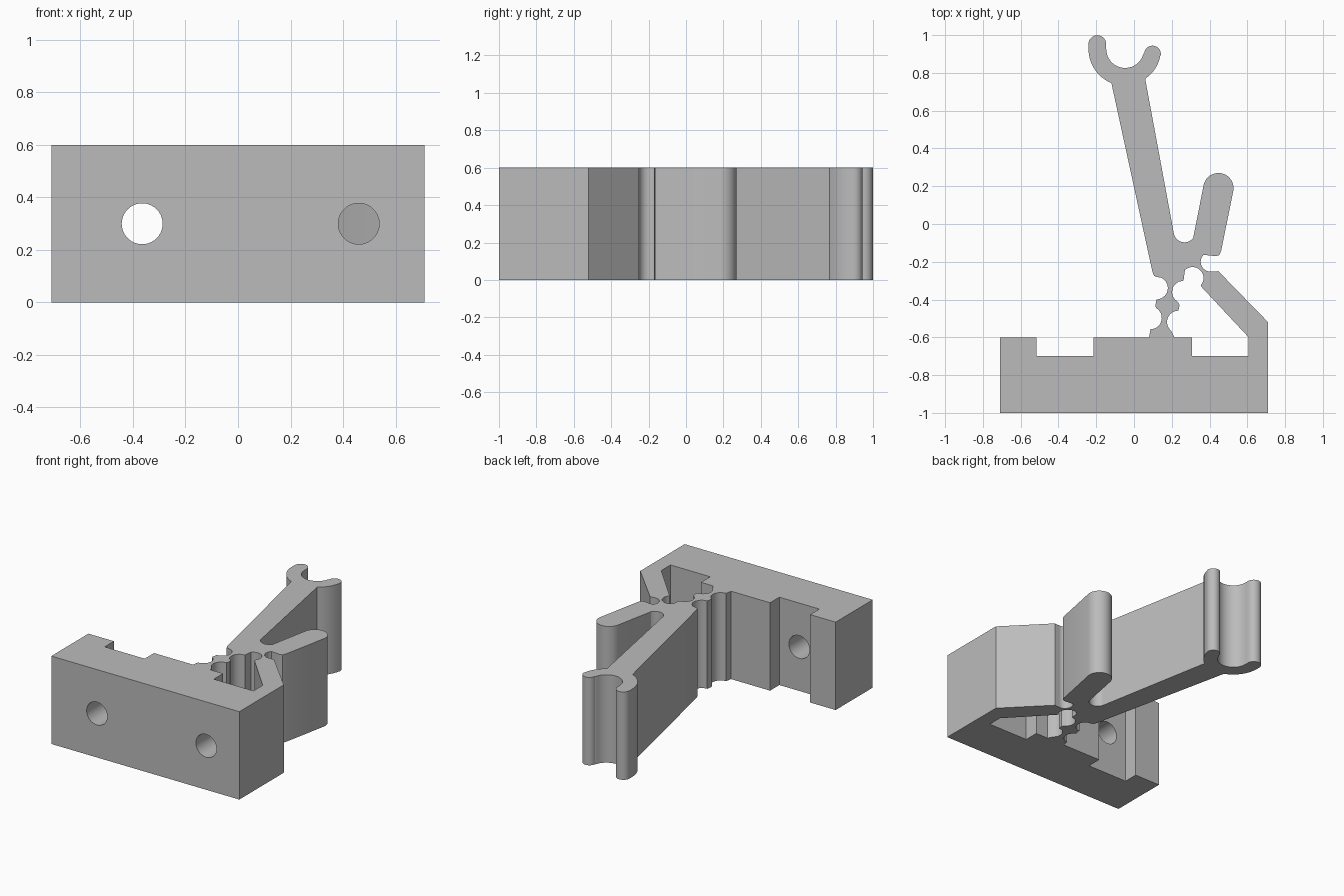
import bpy, bmesh
from math import sin, cos, radians, pi

default = bpy.data.objects.get("Cube")
if default:
    bpy.data.objects.remove(default, do_unlink=True)

HEIGHT = 0.6

grey = bpy.data.materials.new("plain_grey")
grey.use_nodes = True
GREY = (0.5, 0.5, 0.5, 1)
grey.diffuse_color = GREY
grey.node_tree.nodes["Principled BSDF"].inputs["Base Color"].default_value = GREY


def arc(cx, cy, r, start, end):
    """Points on an arc from start to end, in degrees."""
    n = max(3, round(abs(end - start) / 9))
    angles = [radians(start + (end - start) * i / n) for i in range(n + 1)]
    return [(cx + r * cos(a), cy + r * sin(a)) for a in angles]


def prism(name, outline, z0, z1):
    """Solid with the given plan outline."""
    bm = bmesh.new()
    face = bm.faces.new([bm.verts.new((x, y, z0)) for x, y in outline])
    top = bmesh.ops.extrude_face_region(bm, geom=[face])["geom"]
    bmesh.ops.translate(bm, vec=(0, 0, z1 - z0),
                        verts=[v for v in top if isinstance(v, bmesh.types.BMVert)])
    bmesh.ops.recalc_face_normals(bm, faces=bm.faces)
    mesh = bpy.data.meshes.new(name)
    bm.to_mesh(mesh)
    bm.free()
    obj = bpy.data.objects.new(name, mesh)
    bpy.context.collection.objects.link(obj)
    mesh.materials.append(grey)
    return obj


def cut(obj, cutter):
    """Subtract the cutter and remove it."""
    cutter.hide_render = True
    mod = obj.modifiers.new("cut", "BOOLEAN")
    mod.operation, mod.solver, mod.object = "DIFFERENCE", "EXACT", cutter
    bpy.context.view_layer.objects.active = obj
    bpy.ops.object.modifier_apply(modifier=mod.name)
    bpy.data.objects.remove(cutter, do_unlink=True)


# Base block and diagonal strut
outline = [(-0.71, -1), (0.71, -1), (0.71, -0.52), (0.447, -0.25)]
# Flexure notch beside the short finger
outline += arc(0.405, -0.2, 0.052, -80, -225)
outline += [(0.43, -0.17), (0.452, -0.165), (0.462, -0.14)]
# Short finger with round tip
outline += arc(0.447, 0.19, 0.08, -10, 170)
# Rounded valley between finger and long arm
outline += arc(0.267, -0.04, 0.057, -35, -170)
# Long arm ending in an open cup with two round lips
outline += arc(-0.047, 0.926, 0.19, -56, -8)
outline += arc(0.098, 0.9, 0.044, -8, 172)
outline += arc(-0.047, 0.926, 0.1, -15, -180)
outline += arc(-0.194, 0.952, 0.047, 0, 180)
outline += arc(-0.047, 0.926, 0.194, 180, 248)
# Arm heel and scalloped left side of the neck
outline += [(0.098, -0.255), (0.107, -0.275), (0.125, -0.281)]
outline += arc(0.119, -0.339, 0.06, 65, -90)
outline += [(0.113, -0.435)] + arc(0.087, -0.497, 0.06, 60, -90)
# Left recess in the back of the base
outline += [(0.08, -0.6), (-0.215, -0.6), (-0.215, -0.7),
            (-0.517, -0.7), (-0.517, -0.6), (-0.71, -0.6)]
bracket = prism("sprung_clip_bracket", outline, 0, HEIGHT)

# Enclosed pocket between neck, strut and base
pocket = [(0.607, -0.6), (0.607, -0.7), (0.307, -0.7), (0.307, -0.6), (0.214, -0.6)]
pocket += arc(0.235, -0.519, 0.06, -130, -270)
pocket += [(0.241, -0.43)] + arc(0.262, -0.36, 0.06, -120, -245)
pocket += [(0.262, -0.3), (0.27, -0.243)]
pocket += arc(0.31, -0.286, 0.058, 115, -42)
pocket += [(0.359, -0.335)]
cut(bracket, prism("pocket_cutter", pocket, -0.1, HEIGHT + 0.1))

# Screw holes through the base
for x in (-0.365, 0.46):
    drill = prism("drill_cutter", arc(0, 0, 0.078, 0, 360)[:-1], 0, 0.4)
    drill.rotation_euler.x = pi / 2
    drill.location = (x, -0.65, HEIGHT / 2)
    bpy.context.view_layer.update()
    cut(bracket, drill)

# Smooth rounds, crisp corners
bpy.ops.object.select_all(action="DESELECT")
bracket.select_set(True)
bpy.context.view_layer.objects.active = bracket
bpy.ops.object.shade_smooth_by_angle(angle=radians(25))
